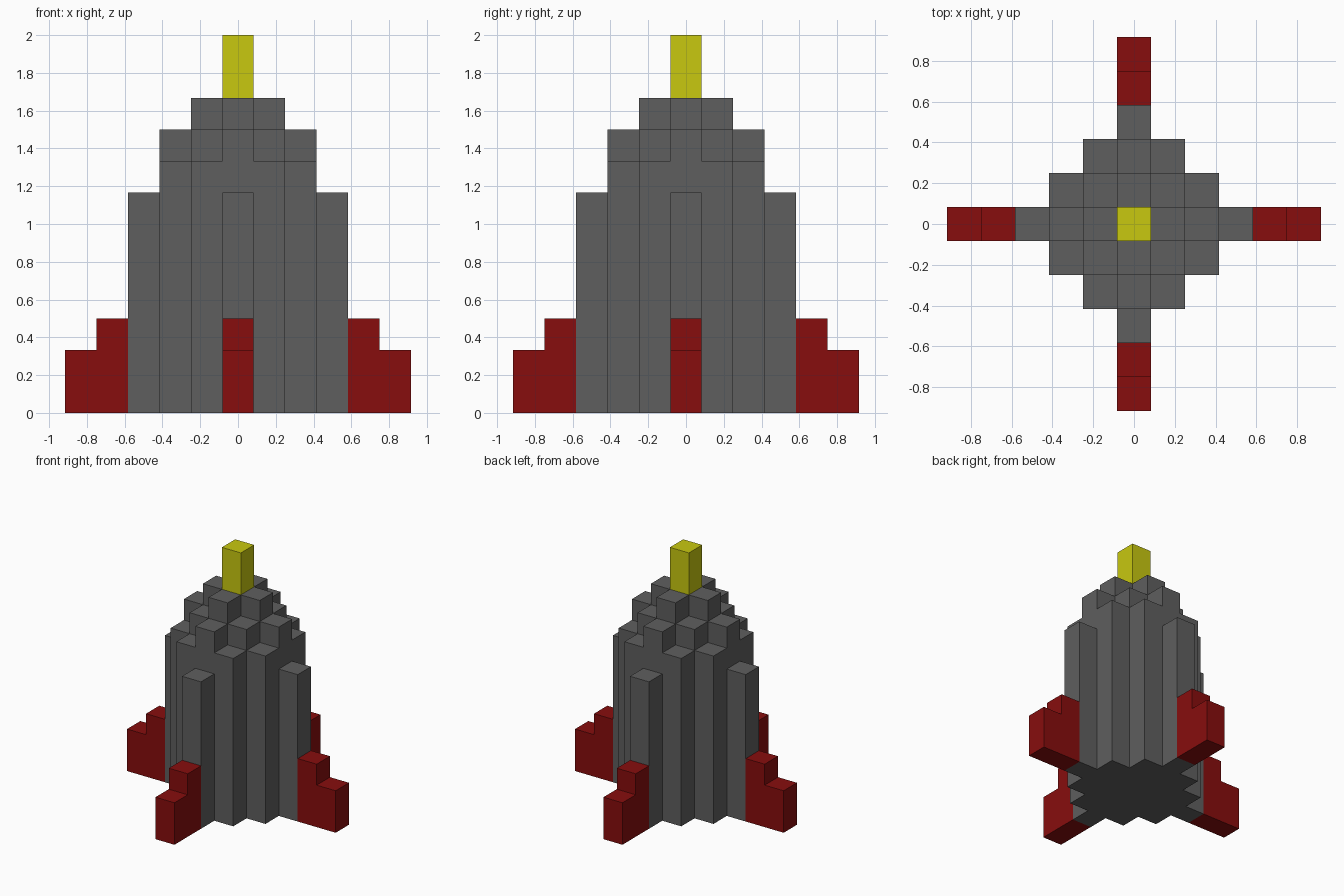
import bpy
import bmesh

if "Cube" in bpy.data.objects:
    bpy.data.objects.remove(bpy.data.objects["Cube"])

U = 1 / 6  # size of one block


def material(name, rgb):
    m = bpy.data.materials.new(name)
    m.diffuse_color = (*rgb, 1)
    m.use_nodes = True
    m.node_tree.nodes["Principled BSDF"].inputs["Base Color"].default_value = m.diffuse_color
    return m


grey = material("dark_grey", (0.114, 0.114, 0.114))
red = material("dark_red", (0.242, 0.004, 0.004))
yellow = material("yellow", (0.578, 0.578, 0.005))

# Block heights of one quadrant, mirrored over both axes and the diagonal
HULL = {(0, 0): 10, (1, 0): 10, (1, 1): 9, (2, 0): 9, (2, 1): 8, (3, 0): 7}
FIN = {4: 3, 5: 2}
hull = {}
for (a, b), h in HULL.items():
    for sx in (1, -1):
        for sy in (1, -1):
            hull[a * sx, b * sy] = hull[b * sx, a * sy] = h
DIRS = {"right": (1, 0), "back": (0, 1), "left": (-1, 0), "front": (0, -1)}
fins = {n: {(dx * r, dy * r): h for r, h in FIN.items()} for n, (dx, dy) in DIRS.items()}
heights = dict(hull)
for f in fins.values():
    heights.update(f)


def block_part(name, columns, mat, around, base=0, skip_top=(), bottom=True):
    """Outer skin of stepped columns; walls start above each neighbour's height."""
    bm = bmesh.new()

    def quad(pts):
        bm.faces.new([bm.verts.new((x * U, y * U, z * U)) for x, y, z in pts])

    for (i, j), h in columns.items():
        ring = [(i - .5, j - .5), (i + .5, j - .5), (i + .5, j + .5), (i - .5, j + .5)]
        if (i, j) not in skip_top:
            quad([(x, y, h) for x, y in ring])
        if bottom:
            quad([(x, y, base) for x, y in reversed(ring)])
        for k, (dx, dy) in enumerate([(0, -1), (1, 0), (0, 1), (-1, 0)]):
            low = max(base, around.get((i + dx, j + dy), base))
            if low < h:
                (ax, ay), (bx, by) = ring[k], ring[(k + 1) % 4]
                quad([(ax, ay, low), (bx, by, low), (bx, by, h), (ax, ay, h)])
    bmesh.ops.remove_doubles(bm, verts=bm.verts, dist=1e-4)
    # Merge flush neighbouring faces
    bmesh.ops.dissolve_limit(bm, angle_limit=0.01, verts=bm.verts, edges=bm.edges)
    mesh = bpy.data.meshes.new(name)
    bm.to_mesh(mesh)
    bm.free()
    mesh.materials.append(mat)
    bpy.context.collection.objects.link(bpy.data.objects.new(name, mesh))


# Stepped rocket body
block_part("body", hull, grey, heights, skip_top={(0, 0)})
# Four stepped fins
for side, cols in fins.items():
    block_part(side + "_fin", cols, red, heights)
# Nose tip
block_part("nose_tip", {(0, 0): 12}, yellow, {}, base=10, bottom=False)
